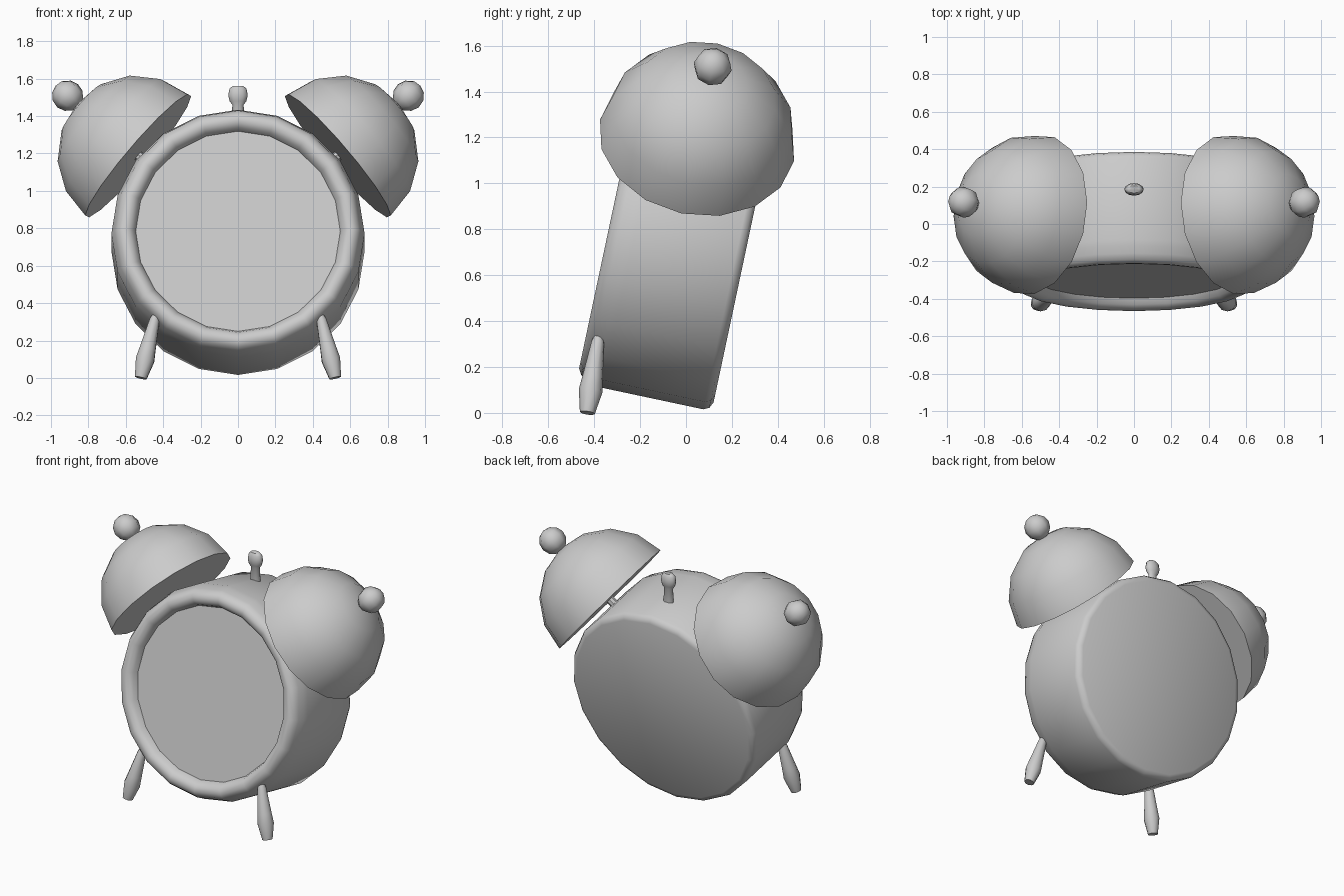
import bpy, bmesh
from math import sin, cos, pi, radians
from mathutils import Matrix, Vector

if "Cube" in bpy.data.objects:
    bpy.data.objects.remove(bpy.data.objects["Cube"])

TILT = Matrix.Rotation(radians(-12), 4, 'X')          # clock leans back
CLOCK = TILT @ Matrix.Translation((0, 0, 0.708))      # local y = depth, local z = up


def lathe(name, profile, matrix, seg, angle=40, stretch_y=1.0):
    """Revolve (radius, height) points round z, cap both ends, place by matrix."""
    bm = bmesh.new()
    rings = []
    for r, h in profile:
        rings.append([bm.verts.new((r * cos(2 * pi * i / seg),
                                    r * sin(2 * pi * i / seg) * stretch_y, h))
                      for i in range(seg)])
    for a, b in zip(rings, rings[1:]):
        for i in range(seg):
            j = (i + 1) % seg
            bm.faces.new((a[i], a[j], b[j], b[i]))
    for ring, r in ((rings[0], profile[0][0]), (rings[-1], profile[-1][0])):
        if r > 0:
            bm.faces.new(ring)
    bmesh.ops.remove_doubles(bm, verts=bm.verts, dist=1e-5)
    bmesh.ops.recalc_face_normals(bm, faces=bm.faces)
    mesh = bpy.data.meshes.new(name)
    bm.to_mesh(mesh)
    bm.free()
    ob = bpy.data.objects.new(name, mesh)
    bpy.context.collection.objects.link(ob)
    ob.matrix_world = matrix
    bpy.ops.object.select_all(action='DESELECT')
    ob.select_set(True)
    bpy.context.view_layer.objects.active = ob
    bpy.ops.object.shade_smooth_by_angle(angle=radians(angle))
    return ob


def aim(start, end):
    """Matrix at start with z pointing to end."""
    d = Vector(end) - Vector(start)
    return Matrix.Translation(start) @ d.to_track_quat('Z', 'Y').to_matrix().to_4x4()


def ball(r, centre, rings, a0=-90, a1=90):
    """Arc profile of a sphere between two latitudes."""
    pts = []
    for i in range(rings + 1):
        t = radians(a0 + (a1 - a0) * i / rings)
        pts.append((max(0.0, r * cos(t)) if abs(cos(t)) > 1e-6 else 0.0, centre + r * sin(t)))
    return pts


# case: round drum with rolled front rim, recessed dial and bevelled back
case = [(0.547, -0.44), (0.56, -0.472), (0.585, -0.493), (0.615, -0.496),
        (0.642, -0.48), (0.658, -0.45), (0.668, -0.41), (0.677, -0.38),
        (0.677, 0.07), (0.665, 0.095), (0.638, 0.108)]
lathe("case", case, CLOCK @ Matrix.Rotation(radians(-90), 4, 'X'), 20, 50)

for side, s in (("right", 1), ("left", -1)):
    # bell frame: z runs outward from the case centre at 49 degrees
    frame = CLOCK @ Matrix.Translation((0, -0.2, 0)) @ Matrix.Rotation(radians(49 * s), 4, 'Y')
    lathe(side + "_bell", ball(0.432, 0.707, 4, 0, 90), frame, 16)
    lathe(side + "_bell_post", [(0.027, 0.64), (0.027, 1.16)], frame, 8)
    lathe(side + "_bell_knob", ball(0.084, 1.207, 6), frame, 8, 60)
    # foot: tapered peg splayed outward
    lathe(side + "_foot",
          [(0.033, 0), (0.052, 0.10), (0.045, 0.16), (0.028, 0.32), (0.02, 0.345)],
          aim((0.52 * s, -0.43, 0.0), (0.44 * s, -0.38, 0.335)), 10)

# hammer between the bells
lathe("hammer",
      [(0.037, 1.34), (0.03, 1.46), (0.045, 1.48), (0.052, 1.51), (0.046, 1.545), (0.03, 1.56)],
      Matrix.Translation((0, 0.185, 0)), 12, 50, 0.65)
